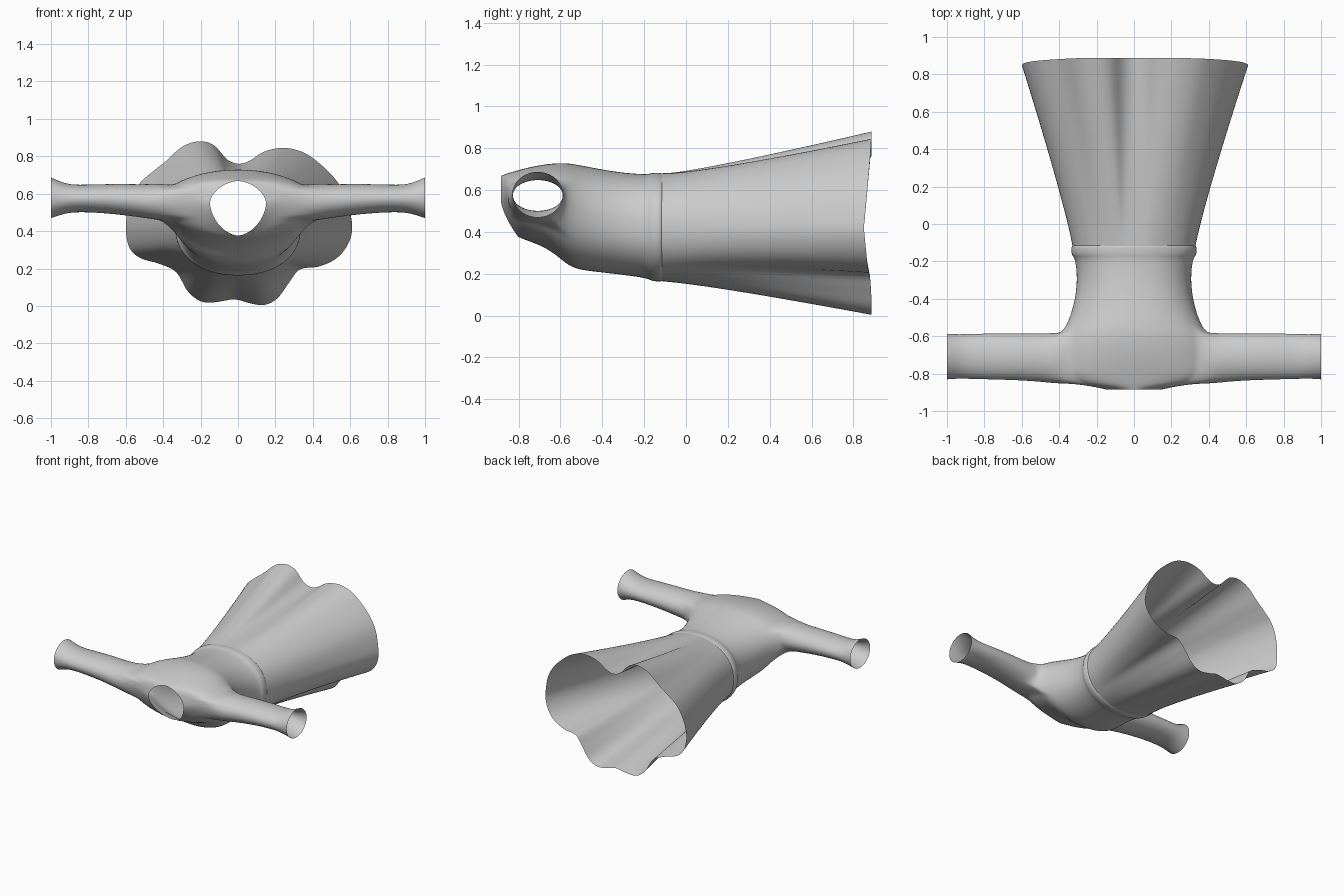
import bpy, bmesh, math

if "Cube" in bpy.data.objects:
    bpy.data.objects.remove(bpy.data.objects["Cube"])

N = 48


def spow(v, p):
    return math.copysign(abs(v) ** p, v)


def finish(name, bm, levels):
    bmesh.ops.recalc_face_normals(bm, faces=bm.faces)
    me = bpy.data.meshes.new(name)
    bm.to_mesh(me)
    bm.free()
    me.polygons.foreach_set("use_smooth", [True] * len(me.polygons))
    ob = bpy.data.objects.new(name, me)
    bpy.context.collection.objects.link(ob)
    if levels:
        mod = ob.modifiers.new("Smooth", 'SUBSURF')
        mod.levels = mod.render_levels = levels
    return ob


def bridge(bm, a, b):
    n = len(a)
    return [bm.faces.new((a[i], a[(i + 1) % n], b[(i + 1) % n], b[i])) for i in range(n)]


# Torso sections: y at back, y at chest, half width, z top, z bottom, z of sides, exponent
sections = [
    (-.115, -.115, .328, .680, .165, .42, 2.2),
    (-.125, -.125, .338, .684, .161, .42, 2.2),
    (-.170, -.170, .334, .682, .166, .42, 2.2),
    (-.182, -.182, .314, .675, .178, .42, 2.2),
    (-.300, -.300, .302, .682, .195, .43, 2.2),
    (-.420, -.420, .318, .702, .208, .46, 2.2),
    (-.520, -.520, .350, .722, .220, .50, 2.2),
    (-.580, -.570, .385, .731, .245, .54, 2.1),
    (-.660, -.620, .400, .726, .290, .57, 2.0),
    (-.740, -.680, .400, .712, .328, .575, 2.0),
    (-.810, -.740, .395, .693, .352, .58, 2.0),
    (-.855, -.780, .310, .680, .366, .575, 2.0),
    (-.872, -.792, .205, .673, .372, .565, 1.9),
    (-.885, -.802, .150, .668, .376, .55, 1.75),
]


def section_ring(s):
    yt, yb, w, zt, zb, zm, e = s
    pts = []
    for i in range(N):
        a = 2 * math.pi * i / N
        c, sn = spow(math.cos(a), 2 / e), spow(math.sin(a), 2 / e)
        z = zm + sn * ((zt - zm) if sn > 0 else (zm - zb))
        y = yt + (yb - yt) * max(0, -sn) ** 1.5
        pts.append((w * c, y, z))
    return pts


# Bodice with belt ridge, open neck and sleeves grown out of the armholes
bm = bmesh.new()
rings = [[bm.verts.new(p) for p in section_ring(s)] for s in sections]
faces = [bridge(bm, a, b) for a, b in zip(rings, rings[1:])]

# Sleeve sections: x, y centre, half depth, z centre, half height
sleeve = [
    (.42, -.718, .136, .558, .102), (.50, -.714, .130, .561, .092),
    (.62, -.710, .126, .570, .084), (.76, -.708, .124, .575, .076),
    (.88, -.708, .121, .574, .072), (.94, -.708, .119, .575, .086),
    (1.0, -.709, .123, .578, .110),
]
R0, R1, K = 7, 11, 4
for side, start in ((1, 0), (-1, N // 2)):
    hole = [faces[r][(start + k) % N] for r in range(R0, R1) for k in range(-K, K)]
    edge = [rings[r][(start + k) % N] for r in range(R0, R1 + 1) for k in range(-K, K + 1)
            if r in (R0, R1) or abs(k) == K]
    bmesh.ops.delete(bm, geom=hole, context='FACES')
    ang = lambda v: math.atan2((v.co.z - .56) / .10, (v.co.y + .715) / .136)
    edge.sort(key=ang)
    angles = [ang(v) for v in edge]
    n = len(edge)
    prev = edge
    for j, (x, yc, ry, zc, rz) in enumerate(sleeve):
        f = min(1, j / 3)
        ring = []
        for i, a in enumerate(angles):
            even = -math.pi + 2 * math.pi * (i + .5) / n
            t = a * (1 - f) + even * f
            ring.append(bm.verts.new((side * x, yc + ry * math.cos(t), zc + rz * math.sin(t))))
        bridge(bm, prev, ring)
        prev = ring
finish("bodice", bm, 2)

# Flared skirt: waist oval blended into a wavy hem (x, z)
hem = [(.61, .40), (.60, .50), (.57, .60), (.51, .69), (.42, .775), (.34, .825), (.24, .845),
       (.14, .825), (.06, .775), (0, .76), (-.06, .785), (-.13, .86), (-.21, .88), (-.30, .85),
       (-.39, .77), (-.46, .715), (-.53, .65), (-.58, .55), (-.60, .42), (-.58, .31),
       (-.52, .255), (-.42, .225), (-.33, .18), (-.27, .08), (-.20, .025), (-.12, .02),
       (-.02, .035), (.06, .015), (.14, .005), (.21, .04), (.27, .12), (.33, .195),
       (.43, .21), (.52, .25), (.58, .315)]
M = len(hem)
SUB, ROWS = 4, 14


def spline(p0, p1, p2, p3, t):
    return [.5 * (2 * b + (c - a) * t + (2 * a - 5 * b + 4 * c - d) * t * t
                  + (3 * b - a - 3 * c + d) * t ** 3) for a, b, c, d in zip(p0, p1, p2, p3)]


outline = [spline(hem[i - 1], hem[i], hem[(i + 1) % M], hem[(i + 2) % M], k / SUB)
           for i in range(M) for k in range(SUB)]
bm = bmesh.new()
prev = None
for r in range(ROWS + 1):
    t = r / ROWS
    f = t ** 1.12
    ring = []
    for x, z in outline:
        a = math.atan2((z - .42) / .42, x / .6)
        c, sn = spow(math.cos(a), .92), spow(math.sin(a), .92)
        wx, wz = .328 * c, .42 + sn * (.26 if sn > 0 else .255)
        yh = .85 + .037 * min(1, abs(math.sin(a)) * 1.1)
        ring.append(bm.verts.new((wx + (x - wx) * f, -.12 + (yh + .12) * t, wz + (z - wz) * f)))
    if prev:
        bridge(bm, prev, ring)
    prev = ring
finish("skirt", bm, 0)
